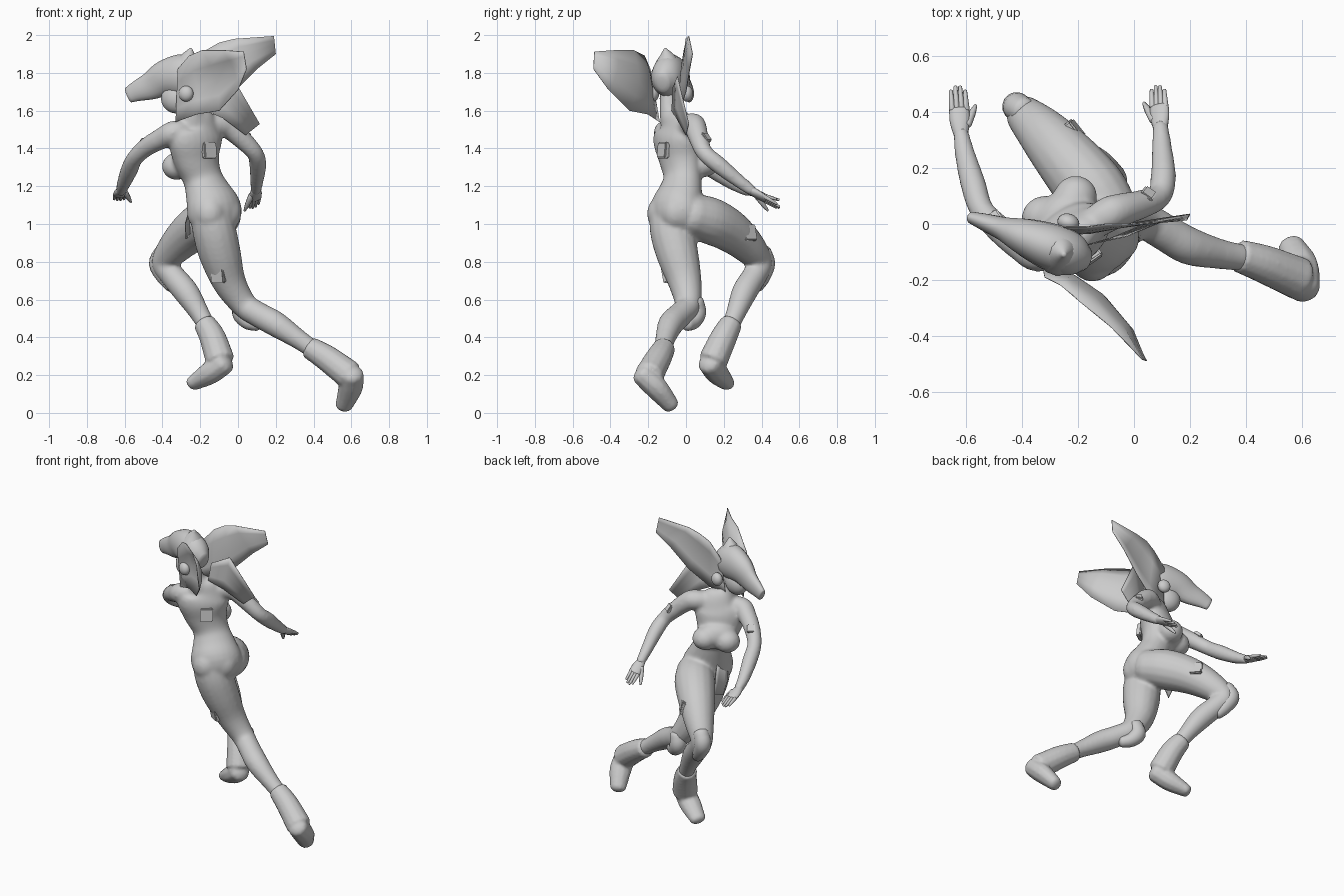
import bpy, bmesh, math
from mathutils import Vector

cube = bpy.data.objects.get("Cube")
if cube:
    bpy.data.objects.remove(cube, do_unlink=True)

grey = bpy.data.materials.new("light grey")
grey.use_nodes = True
tone = (.6, .6, .6, 1)
grey.diffuse_color = tone
grey.node_tree.nodes["Principled BSDF"].inputs["Base Color"].default_value = tone

RIGHT = Vector((.8, .6, 0))      # body's own right-hand direction
FRONT = Vector((-.6, .8, 0))     # direction the chest faces


def finish(name, bm, smooth=True):
    bmesh.ops.recalc_face_normals(bm, faces=bm.faces)
    mesh = bpy.data.meshes.new(name)
    bm.to_mesh(mesh)
    bm.free()
    mesh.materials.append(grey)
    for face in mesh.polygons:
        face.use_smooth = smooth
    obj = bpy.data.objects.new(name, mesh)
    bpy.context.collection.objects.link(obj)
    return obj


def spline(points, steps):
    """Smooth curve through points of any dimension."""
    pts = [Vector(p) for p in points]
    pts = [pts[0] * 2 - pts[1]] + pts + [pts[-1] * 2 - pts[-2]]
    out = []
    for a, b, c, d in zip(pts, pts[1:], pts[2:], pts[3:]):
        for i in range(steps):
            t = i / steps
            out.append(b + (c - a) * (t / 2) + (a * 2 - b * 5 + c * 4 - d) * (t * t / 2)
                       + (b * 3 - a - c * 3 + d) * (t ** 3 / 2))
    return out + [pts[-2]]


def tube(name, points, side=RIGHT, sides=16, steps=4, dome=.6):
    """Loft of ellipses; each point is x, y, z, radius along side, other radius."""
    path = spline([tuple(p) if len(p) > 4 else (*p, p[3]) for p in points], steps)
    centres = [Vector(p[:3]) for p in path]
    rings = []
    last = len(path) - 1
    for i, p in enumerate(path):
        tangent = (centres[min(i + 1, last)] - centres[max(i - 1, 0)]).normalized()
        u = Vector(side)
        u = (u - tangent * u.dot(tangent)).normalized()
        v = tangent.cross(u)
        ring = [(centres[i], u * p[3], v * p[4])]
        if i in (0, last):
            reach = tangent * min(p[3], p[4]) * dome * (-1 if i == 0 else 1)
            for angle in (30, 60, 80):
                a = math.radians(angle)
                ring.append((centres[i] + reach * math.sin(a),
                             u * p[3] * math.cos(a), v * p[4] * math.cos(a)))
        rings += ring[::-1] if i == 0 else ring
    bm = bmesh.new()
    loops = []
    for centre, u, v in rings:
        angles = [math.tau * k / sides for k in range(sides)]
        loops.append([bm.verts.new(centre + u * math.cos(a) + v * math.sin(a)) for a in angles])
    for low, high in zip(loops, loops[1:]):
        for k in range(sides):
            j = (k + 1) % sides
            bm.faces.new((low[k], low[j], high[j], high[k]))
    bm.faces.new(loops[0])
    bm.faces.new(loops[-1])
    return finish(name, bm)


def ball(name, centre, size, facing=FRONT):
    bm = bmesh.new()
    bmesh.ops.create_uvsphere(bm, u_segments=20, v_segments=12, radius=1)
    obj = finish(name, bm)
    obj.location, obj.scale = centre, size
    obj.rotation_euler = Vector(facing).to_track_quat('Y', 'Z').to_euler()
    return obj


def blend(name, parts, rounds):
    """Join overlapping parts into one smooth skin."""
    bpy.context.view_layer.update()
    with bpy.context.temp_override(active_object=parts[0], object=parts[0],
                                   selected_objects=parts, selected_editable_objects=parts):
        bpy.ops.object.join()
    skin = parts[0]
    skin.name = name
    remesh = skin.modifiers.new("skin", 'REMESH')
    remesh.mode, remesh.voxel_size, remesh.use_smooth_shade = 'VOXEL', .01, True
    relax = skin.modifiers.new("relax", 'SMOOTH')
    relax.factor, relax.iterations = .5, rounds


def plate(name, centre, normal, size=(.08, .085, .03)):
    bm = bmesh.new()
    bmesh.ops.create_cube(bm, size=1)
    bmesh.ops.scale(bm, vec=size, verts=bm.verts)
    bmesh.ops.bevel(bm, geom=bm.edges[:], offset=.006, segments=2, affect='EDGES')
    obj = finish(name, bm, False)
    obj.location = centre
    obj.rotation_euler = Vector(normal).to_track_quat('Z', 'Y').to_euler()


def sheet(name, low, high, bulge=(0, 0, 0)):
    """Thin curved panel between two edges."""
    bm = bmesh.new()
    rows = []
    for i, (a, b) in enumerate(zip(low, high)):
        a, b = Vector(a), Vector(b)
        curve = Vector(bulge) * math.sin(math.pi * i / (len(low) - 1))
        rows.append([bm.verts.new(a.lerp(b, t) + curve * (4 * t * (1 - t)))
                     for t in (0, .25, .5, .75, 1)])
    for p, q in zip(rows, rows[1:]):
        for k in range(len(p) - 1):
            bm.faces.new((p[k], q[k], q[k + 1], p[k + 1]))
    obj = finish(name, bm)
    thick = obj.modifiers.new("thickness", 'SOLIDIFY')
    thick.thickness, thick.offset = .004, 0


def hand(name, wrist, tip, side):
    wrist, tip, side = Vector(wrist), Vector(tip), Vector(side)
    knuckle = wrist.lerp(tip, .5)
    tube(name + "_palm", [(*wrist, .026, .022), (*wrist.lerp(tip, .25), .036, .02),
                          (*knuckle, .036, .015)], side, 12)
    for i in range(4):
        offset = side * (.026 - .017 * i)
        end = knuckle + offset + (tip - wrist) * (.45 if i in (1, 2) else .37)
        tube(f"{name}_finger_{i}", [(*(knuckle + offset), .012), (*end, .007)], side, 8, 2)
    base = wrist.lerp(tip, .2) + side * .025
    thumb = wrist.lerp(tip, .58) + side * .06 - Vector((0, 0, .03))
    tube(name + "_thumb", [(*base, .016), (*base.lerp(thumb, .6), .013), (*thumb, .006)],
         (0, 0, 1), 8, 2)


# torso and neck
torso = tube("torso", [
    (-.12, -.03, .95, .08, .07), (-.12, -.04, 1.02, .145, .115), (-.13, -.05, 1.09, .155, .125),
    (-.16, -.03, 1.17, .13, .107), (-.19, -.018, 1.25, .11, .095), (-.22, -.03, 1.35, .135, .1),
    (-.225, -.05, 1.45, .16, .1), (-.225, -.055, 1.52, .13, .075), (-.245, -.08, 1.57, .068, .058),
    (-.26, -.09, 1.62, .05), (-.28, -.09, 1.7, .048)], sides=24)
curves = [ball("left_breast", (-.325, .025, 1.305), (.08, .075, .072)),
          ball("right_breast", (-.21, .095, 1.32), (.08, .078, .072)),
          ball("chest", (-.26, .045, 1.33), (.125, .07, .085)),
          ball("left_buttock", (-.145, -.125, 1.055), (.085, .08, .095)),
          ball("right_buttock", (-.062, -.062, 1.06), (.085, .075, .095))]

# legs
left_leg = tube("left_leg", [
    (-.15, -.09, 1.06, .105), (-.125, -.075, .96, .116), (-.095, -.045, .84, .112),
    (-.045, -.005, .69, .089), (.035, .01, .57, .069), (.11, -.03, .52, .067),
    (.2, -.08, .47, .068), (.32, -.11, .39, .053), (.42, -.125, .32, .047)])
right_leg = tube("right_leg", [
    (-.08, .02, 1.05, .11), (-.15, .12, 1.02, .125), (-.24, .23, .965, .114),
    (-.33, .33, .88, .092), (-.39, .39, .795, .069), (-.35, .365, .73, .066),
    (-.275, .31, .64, .068), (-.205, .265, .53, .053), (-.16, .23, .45, .047)])

# arms, rooted inside the shoulders
left_arm = tube("left_arm", [
    (-.26, -.08, 1.5, .05), (-.34, -.11, 1.485, .062), (-.4, -.08, 1.455, .057),
    (-.48, -.02, 1.41, .05), (-.545, .05, 1.35, .044), (-.575, .14, 1.288, .046),
    (-.605, .25, 1.215, .037), (-.62, .33, 1.172, .028)])
right_arm = tube("right_arm", [
    (-.19, -.03, 1.51, .05), (-.1, .03, 1.525, .064), (-.05, .05, 1.51, .06),
    (.025, .07, 1.445, .052), (.09, .1, 1.375, .045), (.105, .17, 1.315, .046),
    (.1, .27, 1.235, .037), (.095, .35, 1.175, .029)])
blend("body", [torso, left_leg, right_leg, left_arm, right_arm] + curves, 10)
hand("left_hand", (-.62, .32, 1.177), (-.632, .5, 1.125), (1, 0, 0))
hand("right_hand", (.095, .34, 1.18), (.085, .5, 1.085), (-.9, 0, -.4))

# knee pads
tube("left_knee_pad", [(.03, .05, .59, .045), (.02, .055, .53, .052), (.055, .035, .485, .044),
                       (.1, .005, .468, .035)])
tube("right_knee_pad", [(-.395, .405, .85, .048), (-.42, .42, .79, .052), (-.385, .4, .72, .046),
                        (-.35, .375, .67, .035)])

# boots
blend("left_boot", [
    tube("left_boot_shaft", [(.38, -.115, .345, .06), (.47, -.145, .29, .07),
                             (.59, -.195, .2, .078)], (0, 1, -1), 12, dome=.3),
    tube("left_boot_foot", [(.605, -.23, .205, .062), (.595, -.155, .13, .068, .06),
                            (.562, -.08, .04, .05, .044)], (.7, .4, .2), 10)], 3)
blend("right_boot", [
    tube("right_boot_shaft", [(-.178, .24, .475, .06), (-.135, .2, .4, .071),
                              (-.095, .145, .28, .078)], RIGHT, 12, dome=.3),
    tube("right_boot_foot", [(-.075, .125, .265, .064), (-.15, .165, .21, .067, .06),
                             (-.24, .215, .155, .05, .038)], RIGHT, 10)], 3)

# head: face, pointed mask with crest, side discs
ball("lower_face", (-.325, -.075, 1.665), (.062, .085, .08), (-.95, .31, 0))
tube("mask", [
    (-.175, -.125, 1.75, .045, .06), (-.22, -.11, 1.765, .078, .095),
    (-.29, -.085, 1.785, .085, .115), (-.38, -.05, 1.773, .07, .097),
    (-.46, -.02, 1.732, .045, .075), (-.53, .005, 1.705, .032, .056),
    (-.58, .022, 1.682, .022, .042)], (.31, .95, 0), 18, dome=.3)
tube("crest", [(-.27, -.1, 1.8, .084, .086), (-.262, -.1, 1.87, .054), (-.25, -.11, 1.925, .01)])
for side, spot in (("left", (-.275, -.175, 1.69)), ("right", (-.235, .005, 1.69))):
    ball(side + "_side_disc", spot, (.04, .032, .042), (.31, .95, 0))

# large wing-like ears
sheet("left_ear",
      [(-.33, -.14, 1.54), (-.22, -.2, 1.58), (-.1, -.3, 1.6), (0, -.41, 1.71), (.045, -.49, 1.82)],
      [(-.32, -.19, 1.82), (-.26, -.22, 1.89), (-.19, -.28, 1.92), (-.08, -.37, 1.92),
       (.03, -.485, 1.912)], (.03, .04, 0))
sheet("right_ear",
      [(-.27, -.04, 1.57), (-.15, -.03, 1.61), (-.02, 0, 1.7), (.1, .02, 1.82), (.2, .035, 1.9)],
      [(-.25, -.01, 1.83), (-.17, -.01, 1.92), (-.1, 0, 1.96), (-.02, 0, 1.98),
       (.19, .015, 1.995)], (0, -.015, 0))

# neck and hip cloth panels
sheet("neck_panel", [(-.17, -.075, 1.6), (-.08, -.05, 1.56), (.04, 0, 1.47)],
      [(-.15, -.07, 1.72), (-.03, -.045, 1.78), (.115, .015, 1.53)])
sheet("hip_panel", [(-.24, -.11, 1.14), (-.28, -.04, 1), (-.275, 0, .92)],
      [(-.24, 0, 1.16), (-.25, .04, 1.07), (-.255, .06, .94)])

# small raised plates
plate("back_plate", (-.152, -.12, 1.39), (.55, -.8, .1))
plate("left_thigh_plate", (-.106, -.096, .73), (-.5, -.85, -.2))
plate("right_thigh_plate", (-.212, .335, .953), (.76, .61, .2))
plate("right_arm_plate", (.05, .106, 1.458), (.45, .65, .6), (.05, .055, .025))
plate("left_arm_plate", (-.498, .02, 1.433), (-.35, .5, .75), (.05, .055, .025))
